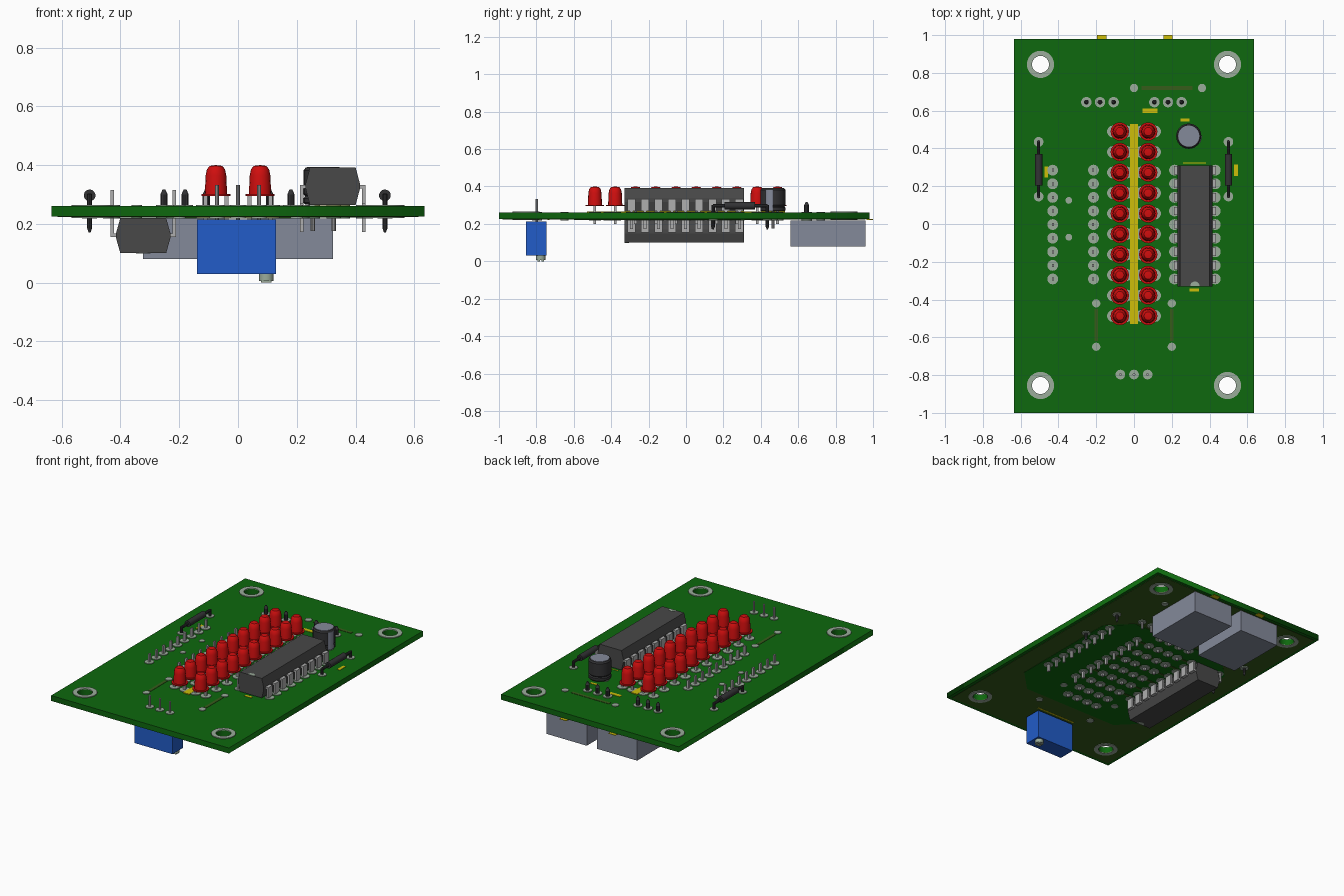
import bpy, bmesh
from math import cos, sin, pi, radians
from mathutils import Matrix, Vector

cube = bpy.data.objects.get("Cube")
if cube:
    bpy.data.objects.remove(cube, do_unlink=True)


def material(name, *rgb):
    col = [(c / 255 / 12.92) if c < 11 else ((c / 255 + 0.055) / 1.055) ** 2.4 for c in rgb] + [1]
    m = bpy.data.materials.new(name)
    m.use_nodes = True
    m.diffuse_color = col
    m.node_tree.nodes["Principled BSDF"].inputs["Base Color"].default_value = col
    return m


GREEN = material("board green", 14, 104, 14)
OLIVE = material("covered copper olive", 54, 92, 26)
PAD = material("solder pad grey", 155, 172, 155)
METAL = material("lead metal", 175, 175, 175)
RED = material("led red", 208, 14, 14)
CHIP = material("chip charcoal", 72, 72, 72)
DARK = material("diode black", 50, 50, 52)
GREY = material("housing blue grey", 132, 138, 154)
BLUE = material("trimmer blue", 34, 92, 200)
YELLOW = material("marking yellow", 205, 190, 10)

TOP, BOTTOM = 0.26, 0.225


def finish(name, mesh, mat, smooth=True):
    mesh.materials.append(mat)
    if smooth:
        mesh.polygons.foreach_set("use_smooth", [True] * len(mesh.polygons))
        mesh.set_sharp_from_angle(angle=radians(35))
    ob = bpy.data.objects.new(name, mesh)
    bpy.context.collection.objects.link(ob)
    return ob


class Part:
    """Collects simple solids into one object."""
    def __init__(self):
        self.bm = bmesh.new()

    def box(self, x0, x1, y0, y1, z0, z1):
        mid = Vector((x0 + x1, y0 + y1, z0 + z1)) / 2
        size = Matrix.Diagonal((x1 - x0, y1 - y0, z1 - z0, 1))
        bmesh.ops.create_cube(self.bm, size=1, matrix=Matrix.Translation(mid) @ size)

    def rod(self, a, b, r, seg=10, r2=None):
        a, b = Vector(a), Vector(b)
        rot = (b - a).to_track_quat("Z", "Y").to_matrix().to_4x4()
        bmesh.ops.create_cone(self.bm, cap_ends=True, segments=seg, radius1=r,
                              radius2=r if r2 is None else r2, depth=(b - a).length,
                              matrix=Matrix.Translation((a + b) / 2) @ rot)

    def post(self, x, y, z0, z1, r, seg=10):
        self.rod((x, y, z0), (x, y, z1), r, seg)

    def lathe(self, profile, x, y, seg=16):
        verts = [self.bm.verts.new((x + r, y, z)) for r, z in profile]
        edges = [self.bm.edges.new(p) for p in zip(verts, verts[1:])]
        bmesh.ops.spin(self.bm, geom=verts + edges, cent=(x, y, 0), axis=(0, 0, 1),
                       angle=2 * pi, steps=seg)

    def done(self, name, mat, smooth=True):
        bmesh.ops.remove_doubles(self.bm, verts=self.bm.verts, dist=0.00002)
        bmesh.ops.recalc_face_normals(self.bm, faces=self.bm.faces)
        mesh = bpy.data.meshes.new(name)
        self.bm.to_mesh(mesh)
        self.bm.free()
        return finish(name, mesh, mat, smooth)


def circle(x, y, r, seg=32):
    return [(x + r * cos(2 * pi * i / seg), y + r * sin(2 * pi * i / seg)) for i in range(seg)]


def rect(x0, x1, y0, y1, cut=0):
    if not cut:
        return [(x0, y0), (x1, y0), (x1, y1), (x0, y1)]
    return [(x0 + cut, y0), (x1 - cut, y0), (x1, y0 + cut), (x1, y1 - cut),
            (x1 - cut, y1), (x0 + cut, y1), (x0, y1 - cut), (x0, y0 + cut)]


def plate(name, outlines, z0, z1, mat):
    """Flat sheet; outlines after the first are holes."""
    cu = bpy.data.curves.new(name, "CURVE")
    cu.dimensions, cu.fill_mode, cu.extrude = "2D", "BOTH", (z1 - z0) / 2
    for pts in outlines:
        sp = cu.splines.new("POLY")
        sp.points.add(len(pts) - 1)
        for p, (x, y) in zip(sp.points, pts):
            p.co = (x, y, 0, 1)
        sp.use_cyclic_u = True
    tmp = bpy.data.objects.new(name + " outline", cu)
    bpy.context.collection.objects.link(tmp)
    mesh = bpy.data.meshes.new_from_object(tmp.evaluated_get(bpy.context.evaluated_depsgraph_get()))
    bpy.data.objects.remove(tmp, do_unlink=True)
    mesh.transform(Matrix.Translation((0, 0, (z0 + z1) / 2)))
    mesh.materials.clear()
    return finish(name, mesh, mat, False)


# Board with four mounting holes and copper on the underside
corners = [(x, y) for x in (-0.495, 0.495) for y in (-0.855, 0.845)]
holes = [circle(x, y, 0.045) for x, y in corners]
plate("board", [rect(-0.635, 0.635, -1, 0.98)] + holes, BOTTOM, TOP, GREEN)
plate("ground_copper", [rect(-0.615, 0.615, -0.98, 0.96)] + holes, BOTTOM - 0.002, BOTTOM, OLIVE)
plate("track_area", [rect(-0.48, 0.48, -0.6, 0.42, 0.14)], BOTTOM - 0.004, BOTTOM, GREEN)
for x, y in corners:
    for z in (TOP, BOTTOM - 0.005):
        plate("mounting_ring", [circle(x, y, 0.072), circle(x, y, 0.045)], z, z + 0.005, PAD)

# Where everything sits
led_rows = [-0.487 + 0.1085 * i for i in range(10)]
chip_rows = [-0.291 + 0.072 * i for i in range(9)]
header = [(s * 0.18 + d, 0.645) for s in (-1, 1) for d in (-0.072, 0, 0.072)]
trimmer_pins = [(x, -0.797) for x in (-0.072, 0, 0.072)]
led_legs = [(s * 0.075 + d, y) for s in (-1, 1) for d in (-0.036, 0.036) for y in led_rows]
chip_pins = [(s * 0.3225 + d, y) for s in (-1, 1) for d in (-0.108, 0.108) for y in chip_rows]
jumpers = [((0, 0.72), (0.36, 0.72)), ((-0.2, -0.65), (-0.2, -0.42)), ((0.2, -0.65), (0.2, -0.42))]
diode_ends = [(x, y) for x in (-0.505, 0.5) for y in (0.145, 0.435)]
cap_legs = [(0.254, 0.465), (0.326, 0.465)]

# Solder pads on both sides
pads = Part()
for group, r in ((header, 0.028), (trimmer_pins, 0.026), (led_legs, 0.032), (chip_pins, 0.029),
                 (sum(jumpers, ()), 0.022), (diode_ends, 0.026), (cap_legs, 0.026),
                 ([(-0.345, 0.125), (-0.345, -0.07)], 0.018)):
    for x, y in group:
        pads.post(x, y, TOP, TOP + 0.004, r, 14)
        pads.post(x, y, BOTTOM - 0.007, BOTTOM, r, 14)
pads.done("solder_pads", PAD)

# Covered tracks
tracks = Part()
tracks.box(0.04, 0.31, 0.71, 0.73, TOP, TOP + 0.002)
for x in (-0.2, 0.2):
    tracks.box(x - 0.01, x + 0.01, -0.62, -0.45, TOP, TOP + 0.002)
for y in led_rows[2:-2]:
    tracks.box(-0.21, 0.21, y - 0.008, y + 0.008, BOTTOM - 0.006, BOTTOM)
tracks.done("copper_tracks", OLIVE)

# Printed markings
marks = Part()
marks.box(-0.022, 0.022, -0.53, 0.53, TOP, TOP + 0.005)
for x, y, w, d in ((0.085, 0.6, 0.04, 0.012), (0.27, 0.55, 0.025, 0.008), (0.32, 0.322, 0.06, 0.003),
                   (0.32, -0.35, 0.025, 0.008), (-0.465, 0.275, 0.01, 0.03), (0.54, 0.285, 0.01, 0.03)):
    marks.box(x - w, x + w, y - d, y + d, TOP, TOP + 0.002)
for x in (-0.17, 0.18):
    marks.box(x - 0.025, x + 0.025, 0.965, 1.0, BOTTOM - 0.003, BOTTOM)
marks.box(-0.14, 0.14, -0.74, -0.73, BOTTOM - 0.003, BOTTOM)
marks.done("printed_markings", YELLOW, False)

# LED columns
leds, legs = Part(), Part()
dome = [(0, 0.295), (0.049, 0.295), (0.049, 0.302), (0.038, 0.302), (0.035, 0.365),
        (0.031, 0.385), (0.022, 0.397), (0, 0.4)]
for x in (-0.075, 0.075):
    for y in led_rows:
        leds.lathe(dome, x, y)
leds.done("leds", RED)
for x, y in led_legs:
    legs.box(x - 0.007, x + 0.007, y - 0.007, y + 0.007, 0.2, 0.297)
legs.done("led_legs", METAL, False)


# Chips: one above the board, one hanging below
def chip(name, cx, z_mid, half, up):
    z = lambda d: z_mid + up * d
    profile = [(-0.078, -half), (0.078, -half), (0.092, -0.01), (0.092, 0.01),
               (0.078, half), (-0.078, half), (-0.092, 0.01), (-0.092, -0.01)]
    body = Part()
    face = body.bm.faces.new([body.bm.verts.new((cx + x, -0.33, z(d))) for x, d in profile])
    out = bmesh.ops.extrude_face_region(body.bm, geom=[face])
    ends = [v for v in out["geom"] if isinstance(v, bmesh.types.BMVert)]
    bmesh.ops.translate(body.bm, verts=ends, vec=(0, 0.64, 0))
    body.done(name + "_body", CHIP, False)
    pins = Part()
    for s in (-1, 1):
        for y in chip_rows:
            xs = sorted((cx + s * 0.08, cx + s * 0.112))
            pins.box(*xs, y - 0.022, y + 0.022, *sorted((z(-0.007), z(0.005))))
            xs = sorted((cx + s * 0.1, cx + s * 0.112))
            pins.box(*xs, y - 0.022, y + 0.022, *sorted((z(-0.06), z(0.005))))
            pins.box(*xs, y - 0.008, y + 0.008, *sorted((z(-0.155), z(-0.06))))
    pins.done(name + "_pins", METAL, False)
    notch = [(cx + 0.025 * cos(a * pi / 10), -0.329 + 0.025 * sin(a * pi / 10)) for a in range(11)]
    plate(name + "_notch", [notch], z(half) - 0.001, z(half) + 0.001, PAD)


chip("upper_chip", 0.3225, 0.328, 0.063, 1)
chip("lower_chip", -0.3225, 0.16, 0.06, -1)

# Capacitor with pale top and side stripe
can = Part()
can.lathe([(0, 0.266), (0.062, 0.266), (0.067, 0.272), (0.067, 0.287), (0.062, 0.294),
           (0.067, 0.301), (0.067, 0.382), (0.06, 0.391), (0, 0.391)], 0.29, 0.465, 24)
can.done("capacitor_can", DARK)
plate("capacitor_top", [circle(0.29, 0.465, 0.056)], 0.39, 0.393, GREY)
arc = [(0.29 + r * cos(a), 0.465 + r * sin(a)) for r, ks in ((0.069, range(7)), (0.06, range(6, -1, -1)))
       for a in [-0.6 + 0.1 * k for k in ks]]
plate("capacitor_stripe", [arc], 0.27, 0.384, GREY)
wires = Part()
for x, y in cap_legs:
    wires.post(x, y, 0.175, 0.27, 0.008)
wires.done("capacitor_legs", METAL)

# Diodes lying along the sides
for x in (-0.505, 0.5):
    d = Part()
    d.rod((x, 0.205, 0.297), (x, 0.37, 0.297), 0.02, 14)
    d.rod((x, 0.145, 0.297), (x, 0.435, 0.297), 0.009)
    for y in (0.145, 0.435):
        d.post(x, y, 0.185, 0.302, 0.009)
        d.rod((x, y, 0.185), (x, y, 0.17), 0.009, 10, 0.003)
    d.done("diode", DARK)

# Connectors under the back edge, with pin tips above
sockets, tips = Part(), Part()
for s in (-1, 1):
    sockets.box(s * 0.18 - 0.143, s * 0.18 + 0.143, 0.56, 0.96, 0.08, 0.219)
sockets.done("connector_housings", GREY, False)
for x, y in header:
    tips.post(x, y, 0.21, 0.3, 0.013)
    tips.rod((x, y, 0.3), (x, y, 0.317), 0.013, 10, 0.005)
tips.done("connector_pins", DARK)

# Trimmer under the front edge
trimmer, pins, screw = Part(), Part(), Part()
trimmer.box(-0.14, 0.13, -0.855, -0.745, 0.03, 0.214)
trimmer.done("trimmer_body", BLUE, False)
for x, y in trimmer_pins:
    pins.post(x, y, 0.21, 0.333, 0.007)
pins.done("trimmer_pins", METAL)
screw.post(0.096, -0.777, 0.006, 0.031, 0.025, 20)
for s in (-1, 1):
    screw.box(0.078, 0.114, -0.777 + s * 0.011 - 0.007, -0.777 + s * 0.011 + 0.007, 0, 0.007)
screw.done("trimmer_screw", PAD)
